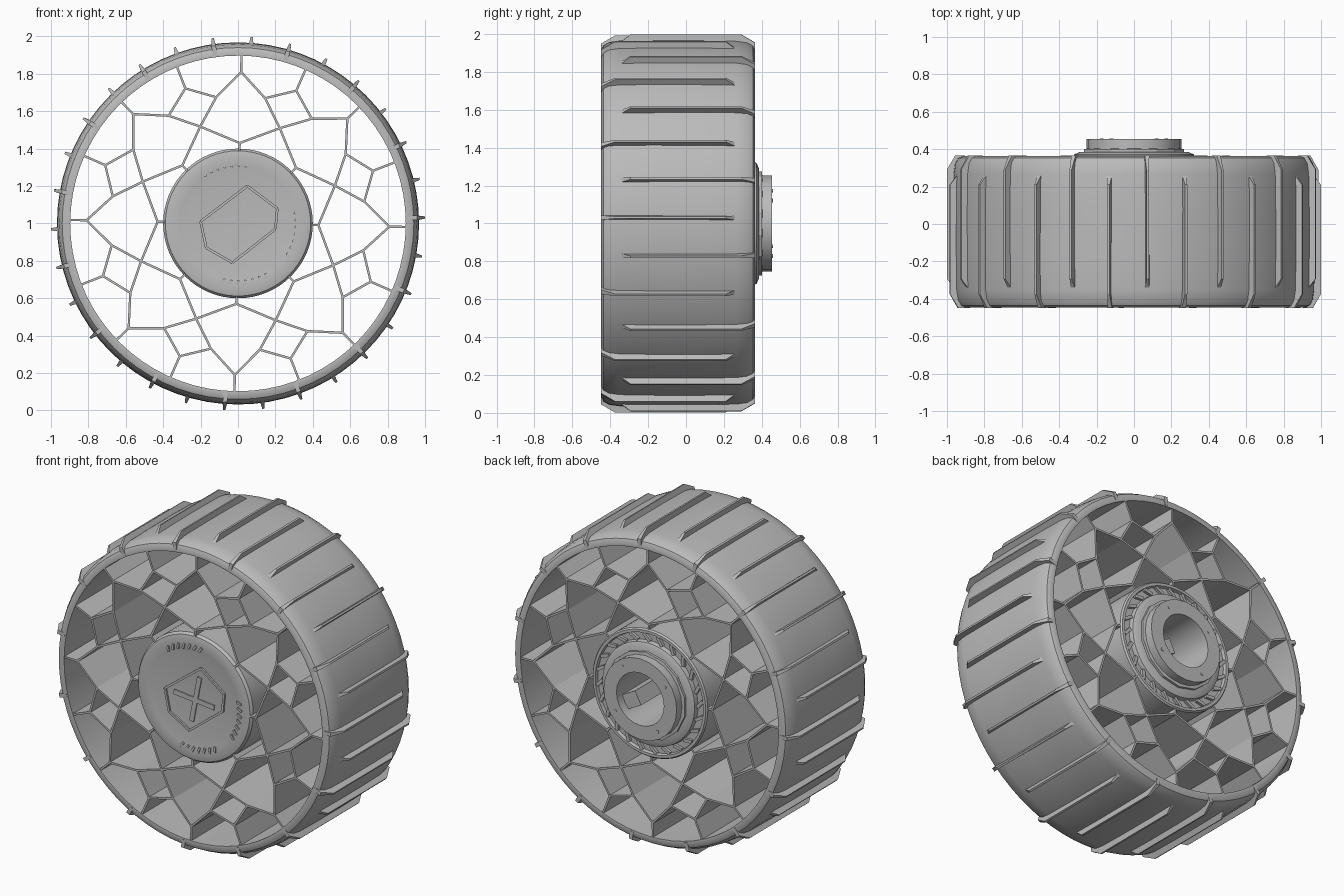
import bpy, bmesh, math
from mathutils import Vector

cube = bpy.data.objects.get("Cube")
if cube:
    bpy.data.objects.remove(cube)

GREY = bpy.data.materials.new("mid_grey")
GREY.use_nodes = True
COLOUR = (0.5, 0.5, 0.5, 1)
GREY.diffuse_color = COLOUR
GREY.node_tree.nodes["Principled BSDF"].inputs["Base Color"].default_value = COLOUR

FRONT, BACK = -0.448, 0.365
MIDDLE = (FRONT + BACK) / 2
HUB_R, RIM_R = 0.4, 0.897


def polar(r, degrees, y=0, side=0):
    """Point on the wheel, angle clockwise from the top; side shifts along the tangent."""
    a = math.radians(degrees)
    return Vector((r * math.sin(a) + side * math.cos(a), y,
                   1 + r * math.cos(a) - side * math.sin(a)))


def finish(name, bm, smooth=None):
    bmesh.ops.recalc_face_normals(bm, faces=bm.faces)
    mesh = bpy.data.meshes.new(name)
    bm.to_mesh(mesh)
    bm.free()
    mesh.materials.append(GREY)
    obj = bpy.data.objects.new(name, mesh)
    bpy.context.collection.objects.link(obj)
    if smooth:
        bpy.ops.object.select_all(action='DESELECT')
        obj.select_set(True)
        bpy.context.view_layer.objects.active = obj
        bpy.ops.object.shade_smooth_by_angle(angle=math.radians(smooth))
    return obj


def lathe(name, profile, sides, closed=False, smooth=None):
    """Spin (radius, y) pairs about the axle."""
    bm = bmesh.new()
    verts = [bm.verts.new(polar(r, 0, y)) for r, y in profile]
    ends = verts[1:] + verts[:1] if closed else verts[1:]
    edges = [bm.edges.new(pair) for pair in zip(verts, ends)]
    bmesh.ops.spin(bm, geom=verts + edges, cent=(0, 0, 1), axis=(0, 1, 0),
                   angle=math.tau, steps=sides, use_merge=True)
    bmesh.ops.remove_doubles(bm, verts=bm.verts, dist=0.0005)
    return finish(name, bm, smooth)


def prism(bm, loop_a, loop_b):
    """Solid between two matching loops of points."""
    a = [bm.verts.new(p) for p in loop_a]
    b = [bm.verts.new(p) for p in loop_b]
    bm.faces.new(a)
    bm.faces.new(b[::-1])
    for i in range(len(a)):
        j = (i + 1) % len(a)
        bm.faces.new((a[j], a[i], b[i], b[j]))


def wall(bm, p, q, y0, y1, thick=0.012):
    """Straight upright sheet between two points, running along the axle."""
    d = (q - p).normalized()
    n = Vector((-d.z, 0, d.x)) * thick / 2
    corners = [p - n, q - n, q + n, p + n]
    prism(bm, [c + Vector((0, y0, 0)) for c in corners],
          [c + Vector((0, y1, 0)) for c in corners])


# Tyre band with rounded shoulders
half = [(RIM_R, 0.404), (0.915, 0.406), (0.94, 0.395), (0.957, 0.365), (0.965, 0.31), (0.968, 0.12)]
band = [(r, MIDDLE - h) for r, h in half] + [(r, MIDDLE + h) for r, h in half[::-1]]
lathe("tyre_band", band, 72, closed=True, smooth=35)

# Tread bars, alternately starting at the front and the back edge
bm = bmesh.new()
bar = [(0.905, FRONT), (0.957, FRONT), (1.0, -0.375), (1.0, 0.21), (0.962, 0.26), (0.94, 0.26)]
for i in range(30):
    ang = 4.2 + 12 * i
    loops = []
    for s in (-1, 1):
        loops.append([polar(r, ang, y if i % 2 else 2 * MIDDLE - y,
                            s * (0.006 if r > 0.98 else 0.012)) for r, y in bar])
    prism(bm, *loops)
finish("tread_bars", bm)

# Web of thin flexible sheets, eight repeats
bm = bmesh.new()
for i in range(8):
    base = 1.2 + 45 * i

    def node(r, offset):
        return polar(r, base + offset)

    tip, next_tip = node(0.81, 0), node(0.81, 45)
    knee_a, knee_b = node(0.685, 11), node(0.685, 34)
    fork, cross = node(0.775, 22.5), node(0.556, 22.5)
    root, next_root = node(0.43, 0), node(0.43, 45)
    for p, q in ((tip, node(0.91, 0)), (fork, node(0.91, 22.5)), (root, node(0.39, 0)),
                 (tip, knee_a), (knee_a, cross), (next_tip, knee_b), (knee_b, cross),
                 (knee_a, fork), (knee_b, fork), (cross, root), (cross, next_root)):
        wall(bm, p, q, FRONT + 0.008, BACK - 0.008)
finish("spoke_web", bm)

# Hub drum with a shallow dished front and a grooved back
lathe("hub_drum", [(0, -0.432), (0.27, -0.432), (0.31, -0.438), (0.36, -0.442),
                   (0.388, -0.436), (HUB_R, -0.42), (HUB_R, 0.355), (0.392, 0.365),
                   (0.375, 0.365), (0.37, 0.345), (0.325, 0.345), (0.32, 0.372),
                   (0.29, 0.385), (0.2, 0.385), (0.165, 0.385), (0.165, 0), (0, 0)],
      64, smooth=30)

# Faceted collar and axle socket on the back
lathe("hub_collar", [(0.3, 0.37), (0.275, 0.385), (0.275, 0.4), (0.2, 0.41), (0.17, 0.37)], 14, closed=True)
lathe("axle_socket", [(0.254, 0.37), (0.254, 0.455), (0.165, 0.455), (0.165, 0.05),
                      (0.18, 0.05), (0.18, 0.37)], 24, closed=True, smooth=30)

# Slanted teeth in the back groove
bm = bmesh.new()
for i in range(24):
    wall(bm, polar(0.327, 15 * i), polar(0.37, 15 * i + 7), 0.335, 0.362, 0.02)
finish("back_teeth", bm)

# Key block in the socket
bm = bmesh.new()
wall(bm, polar(0.06, 118), polar(0.175, 118), 0.0, 0.4, 0.09)
finish("axle_key", bm)

# Screw heads on the socket face
bm = bmesh.new()
for i in range(4):
    rings = [[polar(0.21, 35 + 90 * i, y) + Vector((0.01 * math.cos(k * math.pi / 4), 0,
              0.01 * math.sin(k * math.pi / 4))) for k in range(8)] for y in (0.45, 0.458)]
    prism(bm, *rings)
finish("socket_screws", bm)

# Plain six-sided frame with crossbars on the front cap
corners = [(-0.2, 1.01), (0.05, 1.2), (0.21, 1.08), (0.2, 0.97), (-0.03, 0.79), (-0.17, 0.87)]
points = [Vector((x, 0, z)) for x, z in corners]
bm = bmesh.new()
for p, q in zip(points, points[1:] + points[:1]):
    wall(bm, p, q, -0.443, -0.425, 0.014)
for p, q in ((0, 3), (1, 4)):
    wall(bm, points[p].lerp(points[q], 0.15), points[p].lerp(points[q], 0.85), -0.439, -0.425, 0.03)
finish("cap_frame", bm)

# Small raised ribs around the front cap
bm = bmesh.new()
for centre in (-14, 100, 172):
    for k in range(-3, 4):
        a = centre + k * 7
        wall(bm, polar(0.305, a), polar(0.335, a + 3), -0.446, -0.43, 0.014)
finish("cap_ribs", bm)
